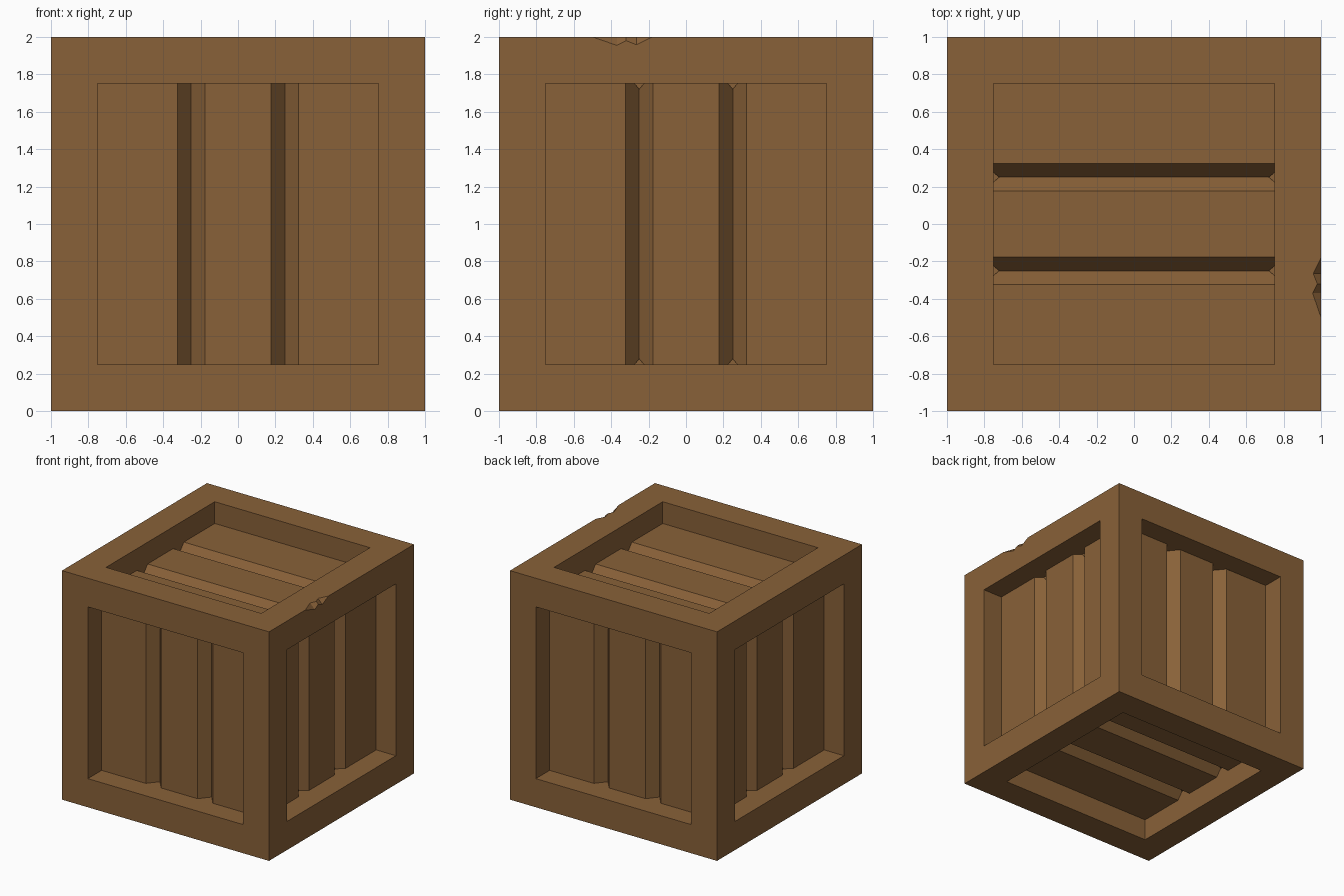
import bpy, bmesh
from mathutils import Vector

if "Cube" in bpy.data.objects:
    bpy.data.objects.remove(bpy.data.objects["Cube"])

OUT, INN = 1.0, 0.75          # half size of crate and of each opening
RECESS, GROOVE = 0.19, 0.28   # depth of slat faces and of groove bottoms
X, Y, Z = Vector((1, 0, 0)), Vector((0, 1, 0)), Vector((0, 0, 1))

# Each side: u across the slats, v along the slats (u x v points outward)
SIDES = {"front": (X, Z), "right": (Y, Z), "back": (-X, Z),
         "left": (-Y, Z), "top": (-Y, X), "bottom": (Y, X)}

# Chipped edge between right and top: (y, inset from the edge)
CHIP = [(-0.50, 0), (-0.37, 0.045), (-0.32, 0.02), (-0.265, 0.042), (-0.18, 0)]

wood = bpy.data.materials.new("wood")
wood.diffuse_color = (0.25, 0.12, 0.04, 1)
wood.use_nodes = True
wood.node_tree.nodes["Principled BSDF"].inputs["Base Color"].default_value = wood.diffuse_color


def placer(u, v):
    n = u.cross(v)
    return lambda a, b, depth=0.0: u * a + v * b + n * (OUT - depth) + Z


def add_face(bm, points):
    return bm.faces.new([bm.verts.new(p) for p in points])


def finish(bm, name):
    bmesh.ops.remove_doubles(bm, verts=bm.verts, dist=1e-4)
    mesh = bpy.data.meshes.new(name)
    bm.to_mesh(mesh)
    bm.free()
    obj = bpy.data.objects.new(name, mesh)
    obj.data.materials.append(wood)
    bpy.context.collection.objects.link(obj)


# Frame: four mitred rails per side plus the walls of the opening
frame = bmesh.new()
corners = [(-1, -1), (1, -1), (1, 1), (-1, 1)]
for name, (u, v) in SIDES.items():
    at = placer(u, v)
    for i in range(4):
        (a, b), (c, d) = corners[i], corners[(i + 1) % 4]
        outer = [at(a * OUT, b * OUT), at(c * OUT, d * OUT)]
        if i == 2 and name in ("right", "top"):
            sign = 1 if name == "right" else -1
            notch = sorted(((sign * y, k) for y, k in CHIP), reverse=True)
            outer[1:1] = [at(p, OUT - k) for p, k in notch]
        p, q = (a * INN, b * INN), (c * INN, d * INN)
        add_face(frame, outer + [at(*q), at(*p)])
        add_face(frame, [at(*p), at(*q), at(*q, RECESS), at(*p, RECESS)])

# Broken facets of the chipped edge
on_top = [Vector((OUT - k, y, 2)) for y, k in CHIP]
on_right = [Vector((OUT, y, 2 - k)) for y, k in CHIP]
for i in range(4):
    pts = [on_right[i], on_right[i + 1], on_top[i + 1], on_top[i]]
    unique = [p for j, p in enumerate(pts) if (p - pts[j - 1]).length > 1e-5]
    add_face(frame, unique)
finish(frame, "crate_frame")

# Slats: three boards per side separated by two V grooves
profile = [(-INN, RECESS)]
for centre in (-0.25, 0.25):
    profile += [(centre - 0.074, RECESS), (centre, GROOVE), (centre + 0.074, RECESS)]
profile.append((INN, RECESS))
for name, (u, v) in SIDES.items():
    at = placer(u, v)
    slats = bmesh.new()
    for (a, da), (b, db) in zip(profile, profile[1:]):
        add_face(slats, [at(a, -INN, da), at(b, -INN, db), at(b, INN, db), at(a, INN, da)])
    # Triangular ends of the grooves
    for i in (1, 4):
        tri = profile[i:i + 3]
        add_face(slats, [at(a, INN, d) for a, d in tri])
        add_face(slats, [at(a, -INN, d) for a, d in reversed(tri)])
    finish(slats, name + "_slats")
